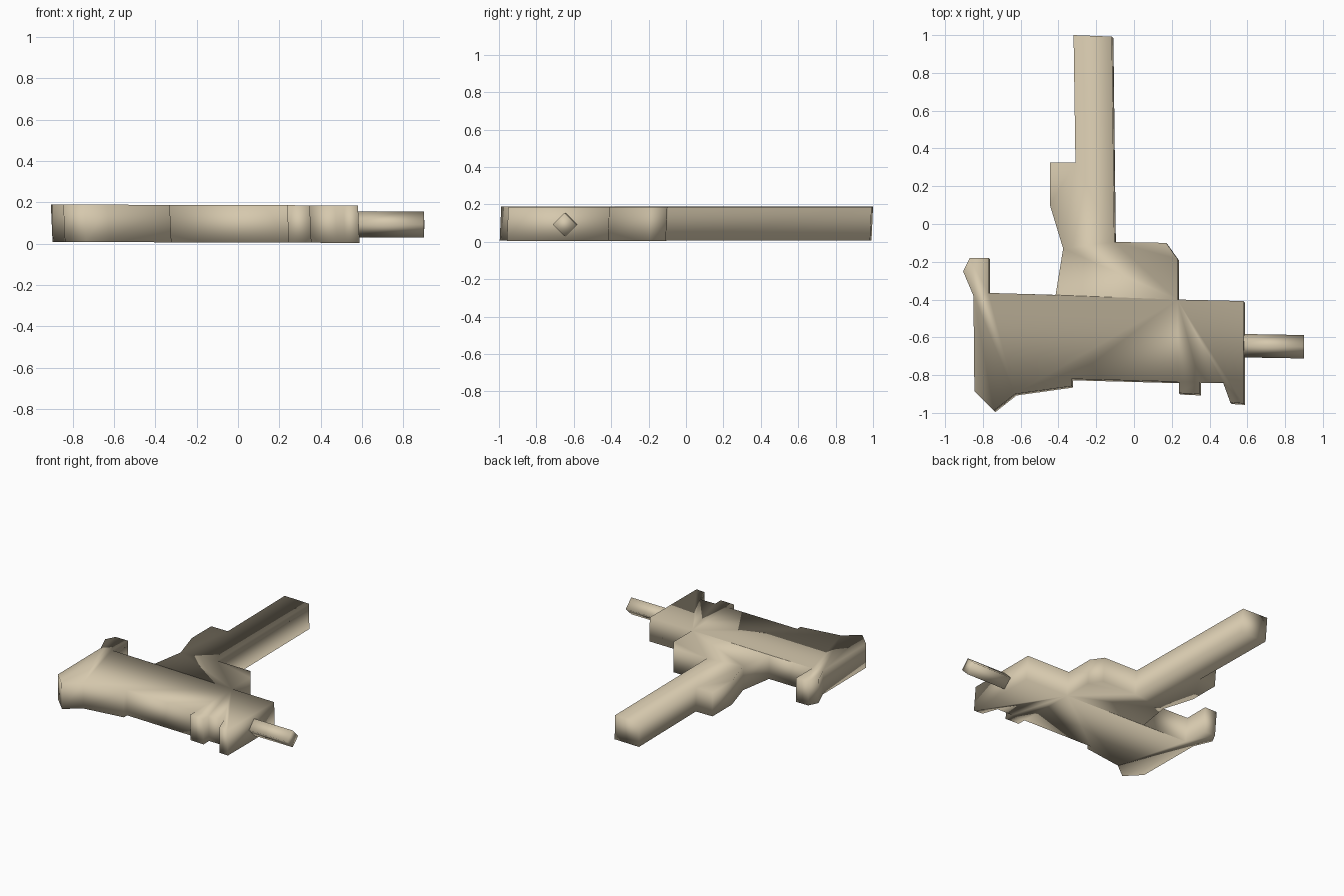
import bpy, bmesh, math
from mathutils import Vector, Matrix

cube = bpy.data.objects.get("Cube")
if cube:
    bpy.data.objects.remove(cube, do_unlink=True)

# Single tan colour
tan = bpy.data.materials.new("tan")
tan.use_nodes = True
colour = (0.67, 0.58, 0.42, 1)
tan.diffuse_color = colour
bsdf = next(n for n in tan.node_tree.nodes if n.type == 'BSDF_PRINCIPLED')
bsdf.inputs["Base Color"].default_value = colour
bsdf.inputs["Roughness"].default_value = 0.8


def finish(bm, name):
    """Turn a bmesh into a fully smooth-shaded object."""
    bmesh.ops.recalc_face_normals(bm, faces=bm.faces)
    for f in bm.faces:
        f.smooth = True
    mesh = bpy.data.meshes.new(name)
    bm.to_mesh(mesh)
    bm.free()
    mesh.materials.append(tan)
    obj = bpy.data.objects.new(name, mesh)
    bpy.context.collection.objects.link(obj)
    return obj


# Side outline of the body, grouped by the feature it draws
magazine = [(-0.445, 0.325), (-0.31, 0.325), (-0.32, 1.0), (-0.117, 0.992), (-0.104, -0.095)]
trigger_guard = [(0.17, -0.10), (0.23, -0.185), (0.23, -0.40)]
muzzle_block = [(0.58, -0.408), (0.58, -0.95), (0.51, -0.945), (0.47, -0.835)]
rear_sight = [(0.347, -0.835), (0.347, -0.90), (0.237, -0.895), (0.237, -0.835)]
top_cover = [(-0.33, -0.82), (-0.33, -0.858), (-0.63, -0.90), (-0.742, -0.988)]
stock = [(-0.845, -0.885), (-0.85, -0.38), (-0.905, -0.25), (-0.87, -0.18),
         (-0.77, -0.18), (-0.77, -0.365), (-0.415, -0.375)]
grip = [(-0.375, -0.13), (-0.445, 0.10)]
outline = magazine + trigger_guard + muzzle_block + rear_sight + top_cover + stock + grip

# Body: the outline extruded with a very slight lean
lean = Vector((0.008, -0.008, -0.181))
bm = bmesh.new()
face = bm.faces.new([bm.verts.new((x, y, 0.187 - 0.003 * x)) for x, y in outline])
ext = bmesh.ops.extrude_face_region(bm, geom=[face], use_keep_orig=True)
bmesh.ops.translate(bm, vec=lean,
                    verts=[g for g in ext["geom"] if isinstance(g, bmesh.types.BMVert)])
finish(bm, "body")

# Barrel: four-sided rod standing on its edge
bm = bmesh.new()
bmesh.ops.create_cone(bm, cap_ends=True, segments=4, radius1=0.062, radius2=0.062, depth=0.34,
                      matrix=Matrix.Rotation(math.radians(-1), 4, 'Z')
                      @ Matrix.Rotation(math.radians(90), 4, 'Y'))
bmesh.ops.translate(bm, vec=(0.73, -0.647, 0.093), verts=bm.verts)
finish(bm, "barrel")
